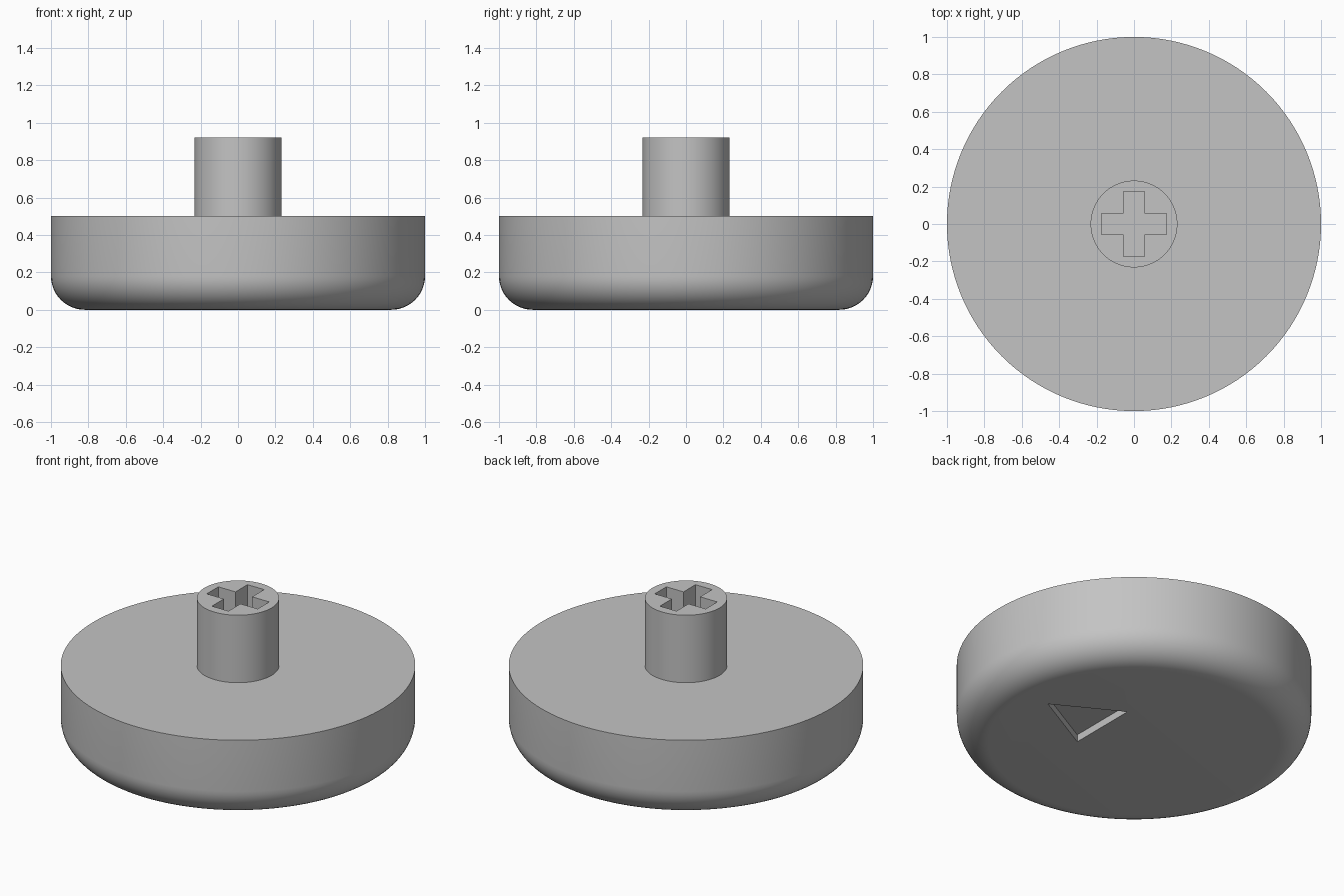
import bpy, bmesh
from math import sin, cos, pi, radians

if "Cube" in bpy.data.objects:
    bpy.data.objects.remove(bpy.data.objects["Cube"], do_unlink=True)

grey = bpy.data.materials.new("plain grey")
grey.use_nodes = True
COLOUR = (0.55, 0.55, 0.55, 1)
grey.diffuse_color = COLOUR
grey.node_tree.nodes["Principled BSDF"].inputs["Base Color"].default_value = COLOUR


def finish(name, bm):
    bmesh.ops.recalc_face_normals(bm, faces=bm.faces)
    mesh = bpy.data.meshes.new(name)
    bm.to_mesh(mesh)
    bm.free()
    mesh.materials.append(grey)
    obj = bpy.data.objects.new(name, mesh)
    bpy.context.collection.objects.link(obj)
    return obj


def lathe(name, profile, steps=128):
    """Revolve an (r, z) profile that starts and ends on the axis."""
    bm = bmesh.new()
    verts = [bm.verts.new((r, 0, z)) for r, z in profile]
    edges = [bm.edges.new(pair) for pair in zip(verts, verts[1:])]
    bmesh.ops.spin(bm, geom=verts + edges, cent=(0, 0, 0), axis=(0, 0, 1),
                   angle=2 * pi, steps=steps)
    bmesh.ops.remove_doubles(bm, verts=bm.verts, dist=0.0005)
    return finish(name, bm)


def prism(name, outline, z0, z1):
    """Extrude a flat outline between two heights."""
    bm = bmesh.new()
    face = bm.faces.new([bm.verts.new((x, y, z0)) for x, y in outline])
    top = bmesh.ops.extrude_face_region(bm, geom=[face])["geom"]
    bmesh.ops.translate(bm, vec=(0, 0, z1 - z0),
                        verts=[v for v in top if isinstance(v, bmesh.types.BMVert)])
    return finish(name, bm)


def cut(target, cutter):
    """Subtract the cutter, then keep it hidden."""
    mod = target.modifiers.new("Recess", 'BOOLEAN')
    mod.operation, mod.solver, mod.object = 'DIFFERENCE', 'EXACT', cutter
    bpy.ops.object.select_all(action='DESELECT')
    bpy.context.view_layer.objects.active = target
    target.select_set(True)
    bpy.ops.object.modifier_apply(modifier=mod.name)
    bpy.ops.object.shade_smooth_by_angle(angle=radians(30))
    bpy.data.objects.remove(cutter, do_unlink=True)


# Round body with a filleted lower rim
R, H, FILLET = 1.0, 0.5, 0.18
rim = [(R - FILLET + FILLET * sin(a), FILLET - FILLET * cos(a))
       for a in (i * pi / 24 for i in range(13))]
body = lathe("round_body", [(0, 0)] + rim + [(R, H), (0, H)])

# Triangular pointer recessed in the underside
cut(body, prism("pointer_cutter", [(0.65, 0.02), (0.25, 0.24), (0.25, -0.2)], -0.1, 0.045))

# Stem with a cross-shaped socket
STEM, TOP = 0.232, 0.92
stem = lathe("stem", [(0, H), (STEM, H), (STEM, TOP), (0, TOP)], 96)
L, W = 0.175, 0.057
arm = [(L, -W), (L, W), (W, W)]
cross = []
for _ in range(4):
    cross += arm
    arm = [(-y, x) for x, y in arm]
cut(stem, prism("cross_cutter", cross, H - 0.1, TOP + 0.1))
